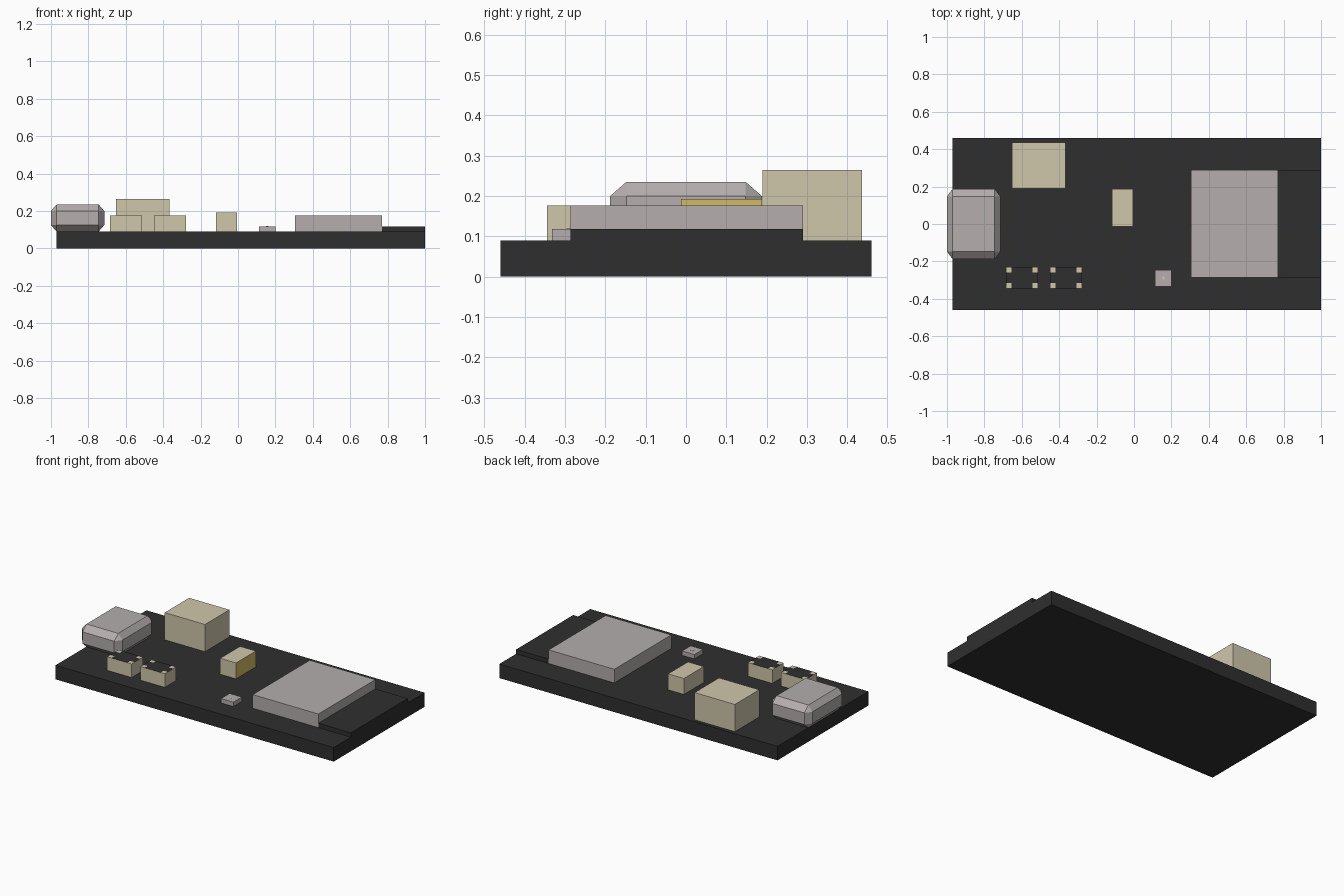
import bpy, bmesh
from mathutils import Vector

if "Cube" in bpy.data.objects:
    bpy.data.objects.remove(bpy.data.objects["Cube"])


def material(name, rgb):
    m = bpy.data.materials.new(name)
    m.diffuse_color = (*rgb, 1.0)
    m.use_nodes = True
    m.node_tree.nodes["Principled BSDF"].inputs["Base Color"].default_value = m.diffuse_color
    return m


BLACK = material("board black", (0.028, 0.028, 0.028))
GREY = material("metal grey", (0.46, 0.42, 0.42))
BEIGE = material("plastic beige", (0.63, 0.57, 0.41))
GOLD = material("gold", (0.63, 0.50, 0.14))


def box(name, x, y, z, mats, edit=None):
    """Box between (min, max) ranges; edit(bm) works on the unit cube's placed mesh."""
    bm = bmesh.new()
    bmesh.ops.create_cube(bm, size=1.0)
    lo, hi = Vector((x[0], y[0], z[0])), Vector((x[1], y[1], z[1]))
    size, centre = hi - lo, (lo + hi) / 2
    for v in bm.verts:
        v.co = Vector([v.co[i] * size[i] for i in range(3)])
    if edit:
        edit(bm, size)
    bm.normal_update()
    me = bpy.data.meshes.new(name)
    bm.to_mesh(me)
    bm.free()
    for m in mats:
        me.materials.append(m)
    ob = bpy.data.objects.new(name, me)
    ob.location = centre
    bpy.context.collection.objects.link(ob)
    return ob


# Edit rules
def chamfer(bm, size):
    # bevel in a scaled space so the cut differs per axis
    cut = Vector((0.03, 0.04, 0.035))
    for v in bm.verts:
        v.co = Vector([v.co[i] / cut[i] for i in range(3)])
    bmesh.ops.bevel(bm, geom=bm.edges[:], offset=1.0, offset_type='OFFSET',
                    segments=1, profile=0.5, affect='EDGES')
    for v in bm.verts:
        v.co = Vector([v.co[i] * cut[i] for i in range(3)])


def gold_right(bm, size):
    bm.normal_update()
    for f in bm.faces:
        f.material_index = int(f.normal.x > 0.9)


def dark_cross_top(bm, size):
    # slice into a 3 x 3 grid, the top is dark except for the corner cells
    c = 0.03
    bm.normal_update()
    inner = (size.x / 2 - c, size.y / 2 - c)
    for axis in (0, 1):
        for s in (-1, 1):
            n = Vector((axis == 0, axis == 1, 0))
            bmesh.ops.bisect_plane(bm, geom=bm.verts[:] + bm.edges[:] + bm.faces[:],
                                   plane_co=n * s * inner[axis], plane_no=n)
    bm.normal_update()
    for f in bm.faces:
        p = f.calc_center_median()
        corner = abs(p.x) > inner[0] and abs(p.y) > inner[1]
        f.material_index = int(f.normal.z > 0.9 and not corner)


TOP = 0.09

# Circuit board and the antenna plate that carries the radio module
box("circuit_board", (-0.97, 1.0), (-0.46, 0.46), (0, TOP), [BLACK])
box("antenna_plate", (0.77, 1.0), (-0.287, 0.29), (TOP, 0.118), [BLACK])
box("radio_module_shield", (0.305, 0.77), (-0.287, 0.29), (TOP, 0.177), [GREY])

# Charging port
box("charging_port", (-1.0, -0.715), (-0.188, 0.188), (TOP, 0.235), [GREY], chamfer)

# Connectors
box("battery_connector", (-0.652, -0.367), (0.19, 0.437), (TOP, 0.264), [BEIGE])
box("small_connector", (-0.117, -0.005), (-0.013, 0.188), (TOP, 0.192),
    [BEIGE, GOLD], gold_right)

# Push buttons
for i, x in enumerate((-0.685, -0.45)):
    box(f"push_button_{i + 1}", (x, x + 0.173), (-0.345, -0.23), (TOP, 0.177),
        [BEIGE, BLACK], dark_cross_top)

# Indicator light with a tiny lens
box("indicator_light", (0.113, 0.2), (-0.333, -0.246), (TOP, 0.118), [GREY])
box("indicator_lens", (0.149, 0.164), (-0.297, -0.282), (0.117, 0.119), [BEIGE])
